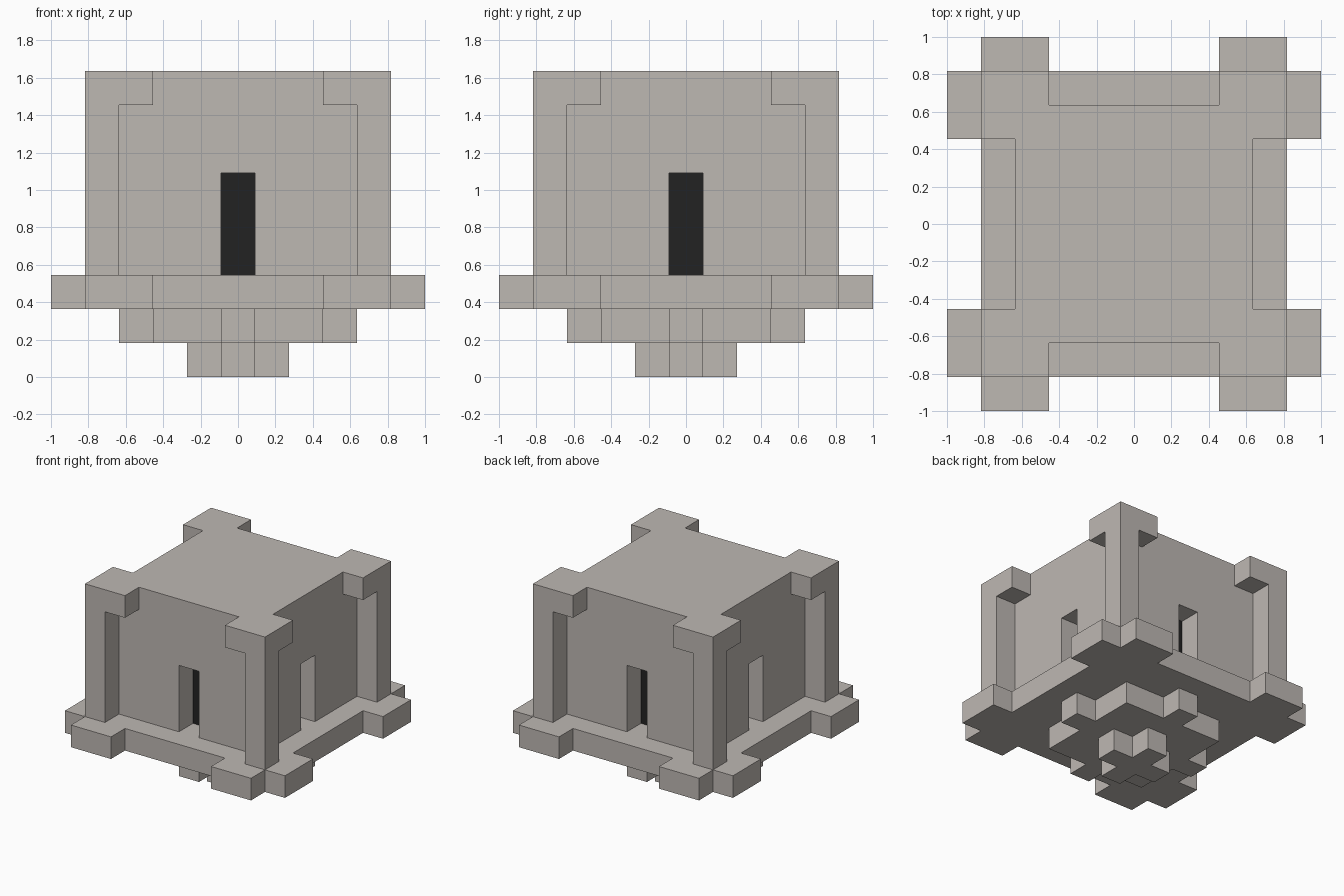
import bpy
import bmesh
import math
from mathutils import Matrix, Vector

if "Cube" in bpy.data.objects:
    bpy.data.objects.remove(bpy.data.objects["Cube"], do_unlink=True)

U = 1 / 11  # one block unit


def make_material(name, rgb):
    mat = bpy.data.materials.new(name)
    mat.use_nodes = True
    mat.diffuse_color = (*rgb, 1)
    mat.node_tree.nodes["Principled BSDF"].inputs["Base Color"].default_value = (*rgb, 1)
    return mat


stone = make_material("pale stone", (0.515, 0.479, 0.45))
shadow = make_material("near black", (0.016, 0.016, 0.016))


def finish(bm, name):
    bmesh.ops.scale(bm, vec=(U, U, U), verts=bm.verts)
    bmesh.ops.recalc_face_normals(bm, faces=bm.faces)
    mesh = bpy.data.meshes.new(name)
    bm.to_mesh(mesh)
    bm.free()
    mesh.materials.append(stone)
    obj = bpy.data.objects.new(name, mesh)
    bpy.context.collection.objects.link(obj)
    return obj


def add_box(bm, low, high):
    low, high = Vector(low), Vector(high)
    matrix = Matrix.Translation((low + high) / 2) @ Matrix.Diagonal((*(high - low), 1))
    return bmesh.ops.create_cube(bm, size=1, matrix=matrix)["verts"]


def slab(name, side, bottom, top):
    """Extrude an outline made of one side repeated four times."""
    bm = bmesh.new()
    verts = []
    for turn in range(4):
        rotation = Matrix.Rotation(turn * math.pi / 2, 3, "Z")
        verts += [bm.verts.new(rotation @ Vector((x, y, bottom))) for x, y in side]
    face = bm.faces.new(verts)
    result = bmesh.ops.extrude_face_region(bm, geom=[face], use_keep_orig=True)
    moved = [g for g in result["geom"] if isinstance(g, bmesh.types.BMVert)]
    bmesh.ops.translate(bm, vec=(0, 0, top - bottom), verts=moved)
    return finish(bm, name)


# Stepped underside and base plate with paired corner tabs
slab("bottom_cross", [(1, -1), (3, -1), (3, 1)], 0, 2)
slab("middle_step", [(5, -5), (5, -1), (7, -1), (7, 1), (5, 1)], 2, 4)
slab("base_plate", [(9, -9), (11, -9), (11, -5), (9, -5), (9, 5), (11, 5), (11, 9)], 4, 6)

# Main block with a doorway recess cut into each side
bm = bmesh.new()
add_box(bm, (-7, -7, 6), (7, 7, 18))
body = finish(bm, "main_block")

bm = bmesh.new()
for turn in range(4):
    verts = add_box(bm, (5, -1, 5), (8, 1, 12))
    bmesh.ops.rotate(bm, verts=verts, matrix=Matrix.Rotation(turn * math.pi / 2, 3, "Z"))
cutter = finish(bm, "doorway_cutter")
cutter.hide_render = True

cut = body.modifiers.new("doorways", "BOOLEAN")
cut.operation = "DIFFERENCE"
cut.solver = "EXACT"
cut.object = cutter
bpy.context.view_layer.objects.active = body
bpy.ops.object.modifier_apply(modifier=cut.name)
bpy.data.objects.remove(cutter, do_unlink=True)

# Dark back face of every recess
body.data.materials.clear()
body.data.materials.append(stone)
body.data.materials.append(shadow)
for face in body.data.polygons:
    reach = max(abs(face.center.x), abs(face.center.y)) / U
    upright = abs(face.normal.z) < 0.5
    is_back = upright and abs(reach - 5) < 0.1
    face.material_index = 1 if is_back else 0

# Corner pillars with brackets reaching along both walls
for name, turn in (("back_left", 0), ("back_right", 1), ("front_right", 2), ("front_left", 3)):
    bm = bmesh.new()
    add_box(bm, (7, 7, 6), (9, 9, 18))
    bmesh.ops.bisect_plane(bm, geom=bm.verts[:] + bm.edges[:] + bm.faces[:],
                           plane_co=(0, 0, 16), plane_no=(0, 0, 1))
    bm.normal_update()
    inner = [f for f in bm.faces if f.calc_center_median().z > 16
             and min(f.normal.x, f.normal.y) < -0.9]
    for face in inner:
        direction = face.normal.copy()
        new_face = bmesh.ops.extrude_discrete_faces(bm, faces=[face])["faces"][0]
        bmesh.ops.translate(bm, vec=direction * 2, verts=new_face.verts)
    bmesh.ops.dissolve_limit(bm, angle_limit=0.01, verts=bm.verts, edges=bm.edges)
    bmesh.ops.rotate(bm, verts=bm.verts, matrix=Matrix.Rotation(turn * math.pi / 2, 3, "Z"))
    finish(bm, name + "_pillar")
